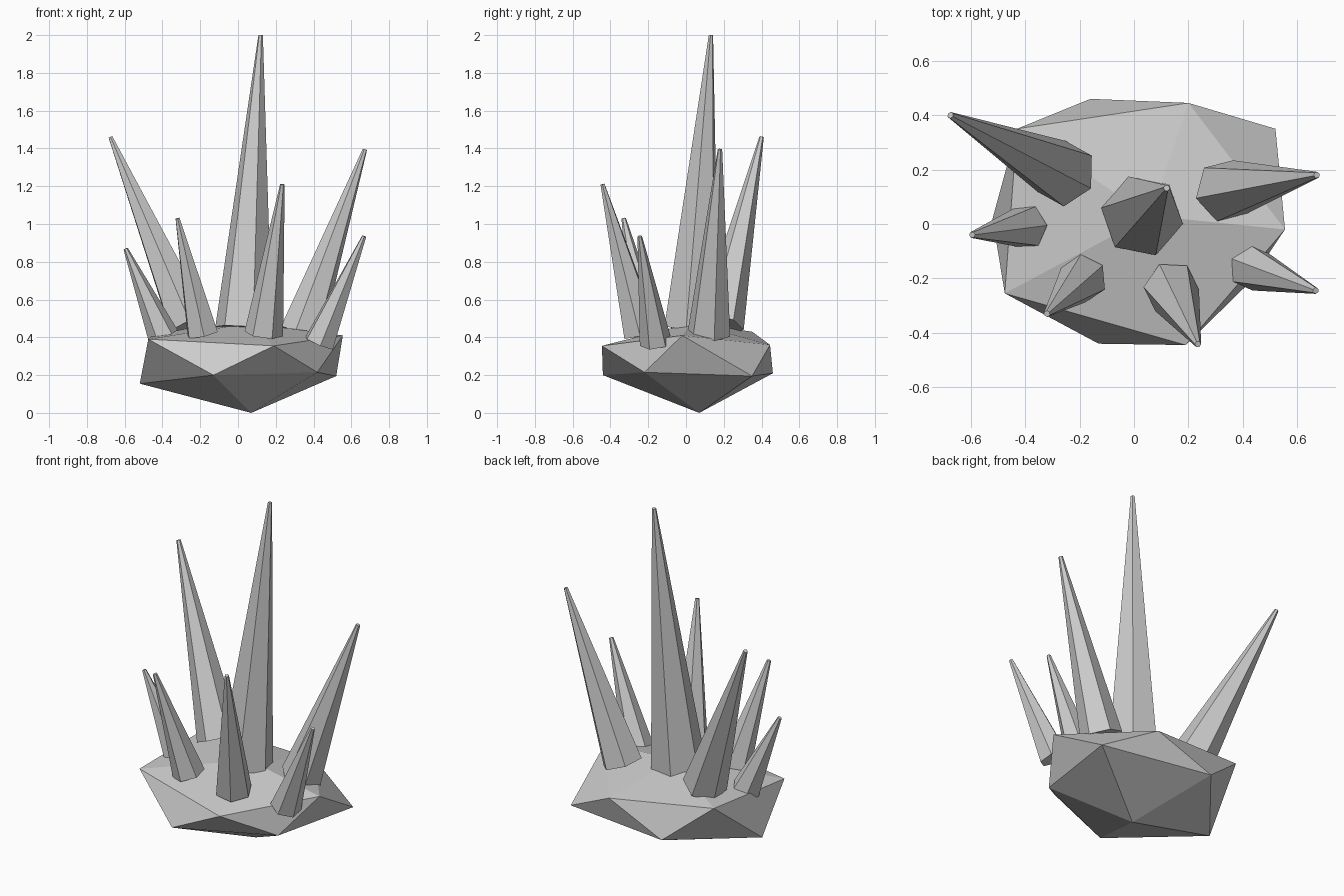
import bpy, bmesh, math
from mathutils import Vector

if "Cube" in bpy.data.objects:
    bpy.data.objects.remove(bpy.data.objects["Cube"])

stone = bpy.data.materials.new("pale_grey_stone")
stone.diffuse_color = (0.6, 0.6, 0.6, 1)
stone.use_nodes = True
stone.node_tree.nodes["Principled BSDF"].inputs["Base Color"].default_value = stone.diffuse_color


def finish(bm, name):
    bmesh.ops.recalc_face_normals(bm, faces=bm.faces)
    mesh = bpy.data.meshes.new(name)
    bm.to_mesh(mesh)
    bm.free()
    mesh.materials.append(stone)
    bpy.context.collection.objects.link(bpy.data.objects.new(name, mesh))


# Rock base: an uneven, flattened icosahedron made of two rings and two poles
upper = [(.555, -.02, .41), (.20, .445, .36), (-.43, .35, .43), (-.475, -.255, .39), (.19, -.445, .355)]
lower = [(.52, .35, .195), (-.16, .46, .21), (-.52, .02, .155), (-.13, -.44, .20), (.42, -.22, .215)]
bm = bmesh.new()
up = [bm.verts.new(p) for p in upper]
lo = [bm.verts.new(p) for p in lower]
top = bm.verts.new((.06, .03, .475))
bottom = bm.verts.new((.07, .07, 0))
for i in range(5):
    j = (i + 1) % 5
    bm.faces.new((top, up[i], up[j]))
    bm.faces.new((up[i], lo[i], up[j]))
    bm.faces.new((up[j], lo[i], lo[j]))
    bm.faces.new((bottom, lo[j], lo[i]))
finish(bm, "rock_base")


def spike(name, foot, tip, radius, phase):
    """Six-sided tapering crystal, its foot square to its axis."""
    foot, tip = Vector(foot), Vector(tip)
    turn = Vector((0, 0, 1)).rotation_difference(tip - foot)
    bm = bmesh.new()
    rings = []
    for centre, r in ((foot, radius), (tip, .012)):
        angles = [math.radians(phase + 60 * k) for k in range(6)]
        rings.append([bm.verts.new(centre + turn @ Vector((r * math.cos(a), r * math.sin(a), 0)))
                      for a in angles])
    a, b = rings
    for i in range(6):
        j = (i + 1) % 6
        bm.faces.new((a[i], a[j], b[j], b[i]))
    bm.faces.new(a[::-1])
    bm.faces.new(b)
    finish(bm, name)


# Crystals: foot centre, tip centre, foot radius, turn about the axis
spike("centre_crystal", (.03, .03, .45), (.12, .132, 2.0), .153, -11)
spike("back_left_crystal", (-.255, .185, .465), (-.675, .40, 1.46), .123, 31)
spike("back_right_crystal", (.335, .122, .42), (.672, .18, 1.395), .117, 14)
spike("left_crystal", (-.395, -.01, .405), (-.595, -.04, .87), .083, 4)
spike("front_left_crystal", (-.187, -.20, .42), (-.32, -.33, 1.03), .09, 34)
spike("front_right_crystal", (.137, -.237, .42), (.235, -.442, 1.21), .103, -4)
spike("right_crystal", (.43, -.16, .37), (.668, -.245, .935), .086, 36)
